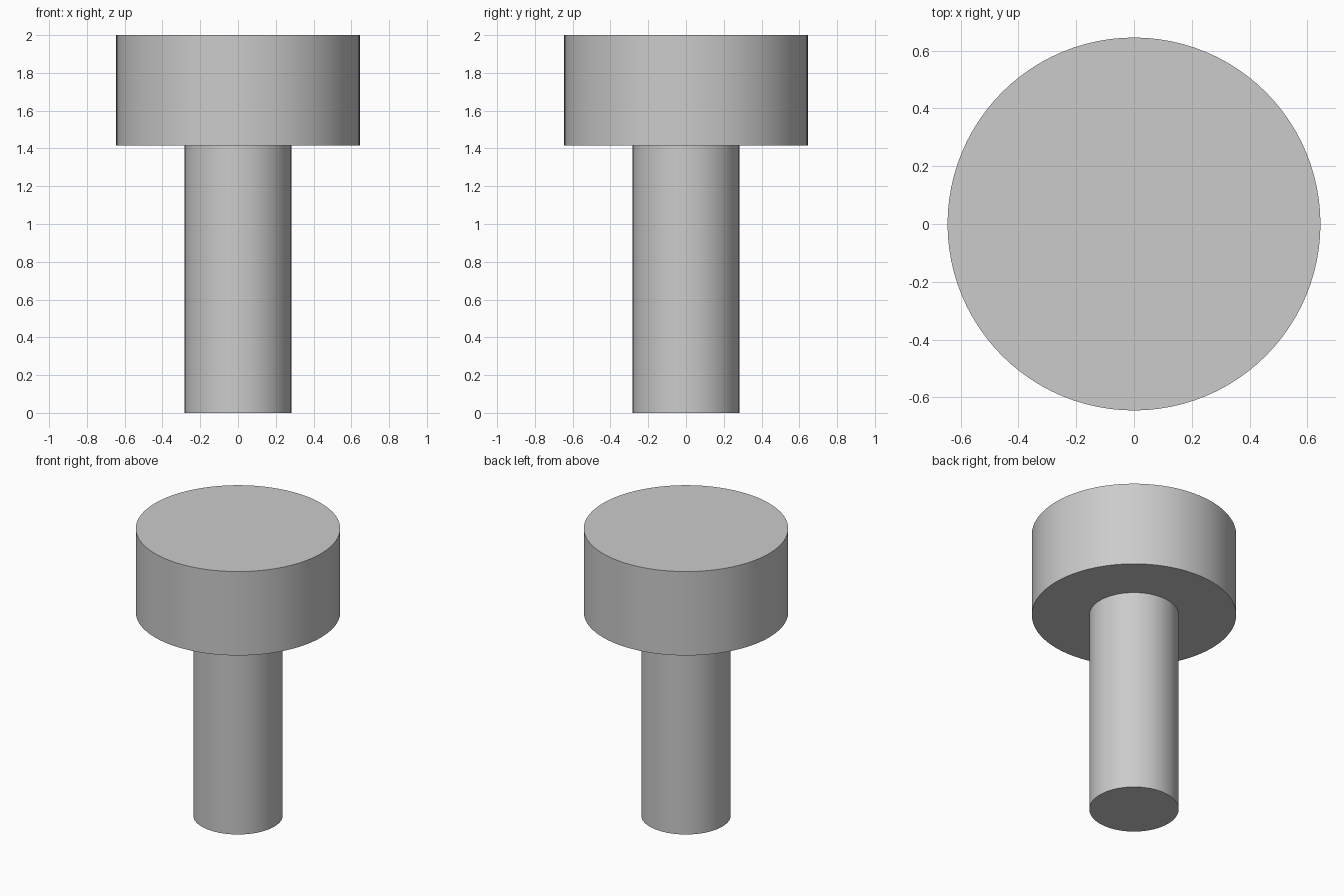
import bpy
import bmesh
import math

default = bpy.data.objects.get("Cube")
if default:
    bpy.data.objects.remove(default, do_unlink=True)

SIDES = 96
HEAD_RADIUS, SHAFT_RADIUS = 0.645, 0.282
STEP_Z, TOP_Z = 1.416, 2.0

# Plain grey metal
grey = bpy.data.materials.new("grey_metal")
grey.use_nodes = True
colour = (0.6, 0.6, 0.6, 1)
grey.diffuse_color = colour
grey.node_tree.nodes["Principled BSDF"].inputs["Base Color"].default_value = colour


def ring(bm, radius, z):
    """Add one closed ring of vertices."""
    step = math.tau / SIDES
    return [bm.verts.new((radius * math.cos(i * step), radius * math.sin(i * step), z))
            for i in range(SIDES)]


# Stepped pin: shaft, flat shoulder and wide head as one closed solid
bm = bmesh.new()
profile = [(SHAFT_RADIUS, 0), (SHAFT_RADIUS, STEP_Z), (HEAD_RADIUS, STEP_Z), (HEAD_RADIUS, TOP_Z)]
rings = [ring(bm, r, z) for r, z in profile]
for low, high in zip(rings, rings[1:]):
    for i in range(SIDES):
        j = (i + 1) % SIDES
        bm.faces.new((low[i], low[j], high[j], high[i]))
bm.faces.new(rings[0][::-1])
bm.faces.new(rings[-1])
bmesh.ops.recalc_face_normals(bm, faces=bm.faces)

mesh = bpy.data.meshes.new("headed_pin")
bm.to_mesh(mesh)
bm.free()
mesh.materials.append(grey)
pin = bpy.data.objects.new("headed_pin", mesh)
bpy.context.collection.objects.link(pin)

# Smooth round walls with sharp rims
bpy.ops.object.select_all(action="DESELECT")
pin.select_set(True)
bpy.context.view_layer.objects.active = pin
bpy.ops.object.shade_smooth_by_angle(angle=math.radians(30))
